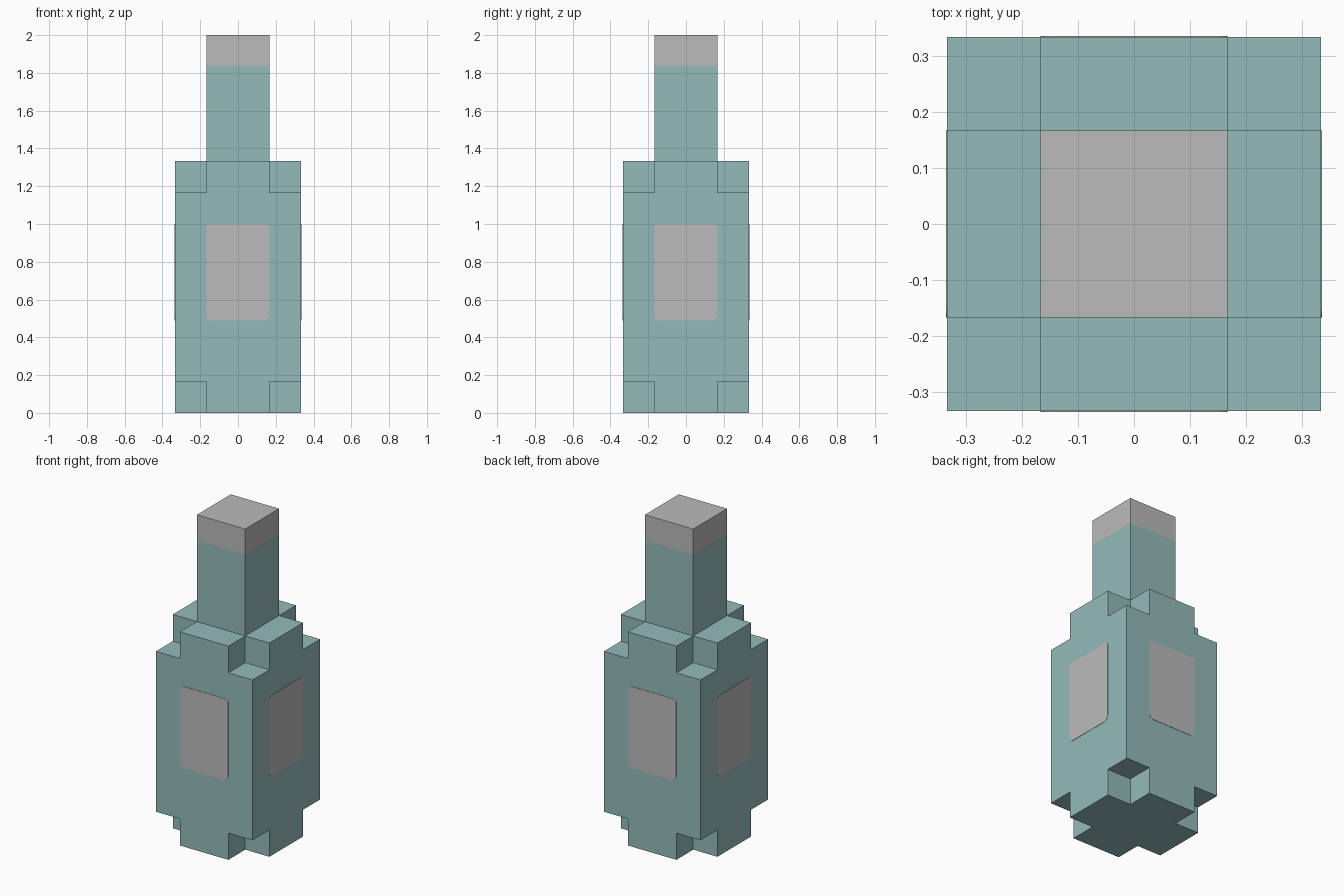
import bpy, bmesh
from math import pi, sin, cos
from mathutils import Matrix, Vector

cube = bpy.data.objects.get("Cube")
if cube:
    bpy.data.objects.remove(cube, do_unlink=True)

U = 1 / 6  # block unit


def material(name, colour):
    m = bpy.data.materials.new(name)
    m.use_nodes = True
    m.diffuse_color = colour
    m.node_tree.nodes["Principled BSDF"].inputs["Base Color"].default_value = colour
    return m


teal = material("pale teal", (0.296, 0.497, 0.497, 1))
grey = material("light grey", (0.497, 0.497, 0.497, 1))


def finish(name, bm, mat):
    bmesh.ops.recalc_face_normals(bm, faces=bm.faces)
    mesh = bpy.data.meshes.new(name)
    bm.to_mesh(mesh)
    bm.free()
    mesh.materials.append(mat)
    obj = bpy.data.objects.new(name, mesh)
    bpy.context.collection.objects.link(obj)
    return obj


def box(name, half, z0, z1, mat):
    bm = bmesh.new()
    size = Matrix.Diagonal((2 * half, 2 * half, z1 - z0, 1))
    bmesh.ops.create_cube(bm, size=1, matrix=Matrix.Translation((0, 0, (z0 + z1) / 2)) @ size)
    return finish(name, bm, mat)


# Body: a block with its eight corner cubes notched out
cuts = ([-2 * U, -U, U, 2 * U], [-2 * U, -U, U, 2 * U], [0, U, 7 * U, 8 * U])


def filled(c):
    return all(0 <= i <= 2 for i in c) and any(i == 1 for i in c)


bm = bmesh.new()
cells = [(i, j, k) for i in range(3) for j in range(3) for k in range(3)]
for cell in filter(filled, cells):
    for axis in range(3):
        for side in (0, 1):
            near = list(cell)
            near[axis] += 2 * side - 1
            if filled(near):
                continue
            a, b = (axis + 1) % 3, (axis + 2) % 3
            verts = []
            for da, db in ((0, 0), (1, 0), (1, 1), (0, 1)):
                idx = list(cell)
                idx[axis] += side
                idx[a] += da
                idx[b] += db
                verts.append(bm.verts.new([cuts[n][idx[n]] for n in range(3)]))
            bm.faces.new(verts)
bmesh.ops.remove_doubles(bm, verts=bm.verts, dist=0.001)
bmesh.ops.recalc_face_normals(bm, faces=bm.faces)
bmesh.ops.dissolve_limit(bm, angle_limit=0.02, verts=bm.verts, edges=bm.edges)
finish("bottle_body", bm, teal)

# Neck and stopper
box("bottle_neck", U, 8 * U, 1.84, teal)
box("stopper", U, 1.84, 2, grey)

# Rounded label plate on each side
LOW, HIGH, THICK = 0.49, 1.0, 0.002
corners = ((1, LOW, 0.03, -pi / 2), (1, HIGH, 0.018, 0),
           (-1, HIGH, 0.018, pi / 2), (-1, LOW, 0.03, pi))
for n, side in enumerate(("front", "left", "back", "right")):
    bm = bmesh.new()
    outline = []
    for sx, z, r, start in corners:
        cx = sx * (U - r)
        cz = z + r if z == LOW else z - r
        for s in range(6):
            t = start + s * pi / 10
            outline.append(bm.verts.new((cx + r * cos(t), -2 * U, cz + r * sin(t))))
    face = bm.faces.new(outline)
    grown = bmesh.ops.extrude_face_region(bm, geom=[face])
    new = [v for v in grown["geom"] if isinstance(v, bmesh.types.BMVert)]
    bmesh.ops.translate(bm, verts=new, vec=Vector((0, -THICK, 0)))
    bmesh.ops.rotate(bm, verts=bm.verts, matrix=Matrix.Rotation(n * pi / 2, 3, "Z"))
    finish(side + "_label", bm, grey)
